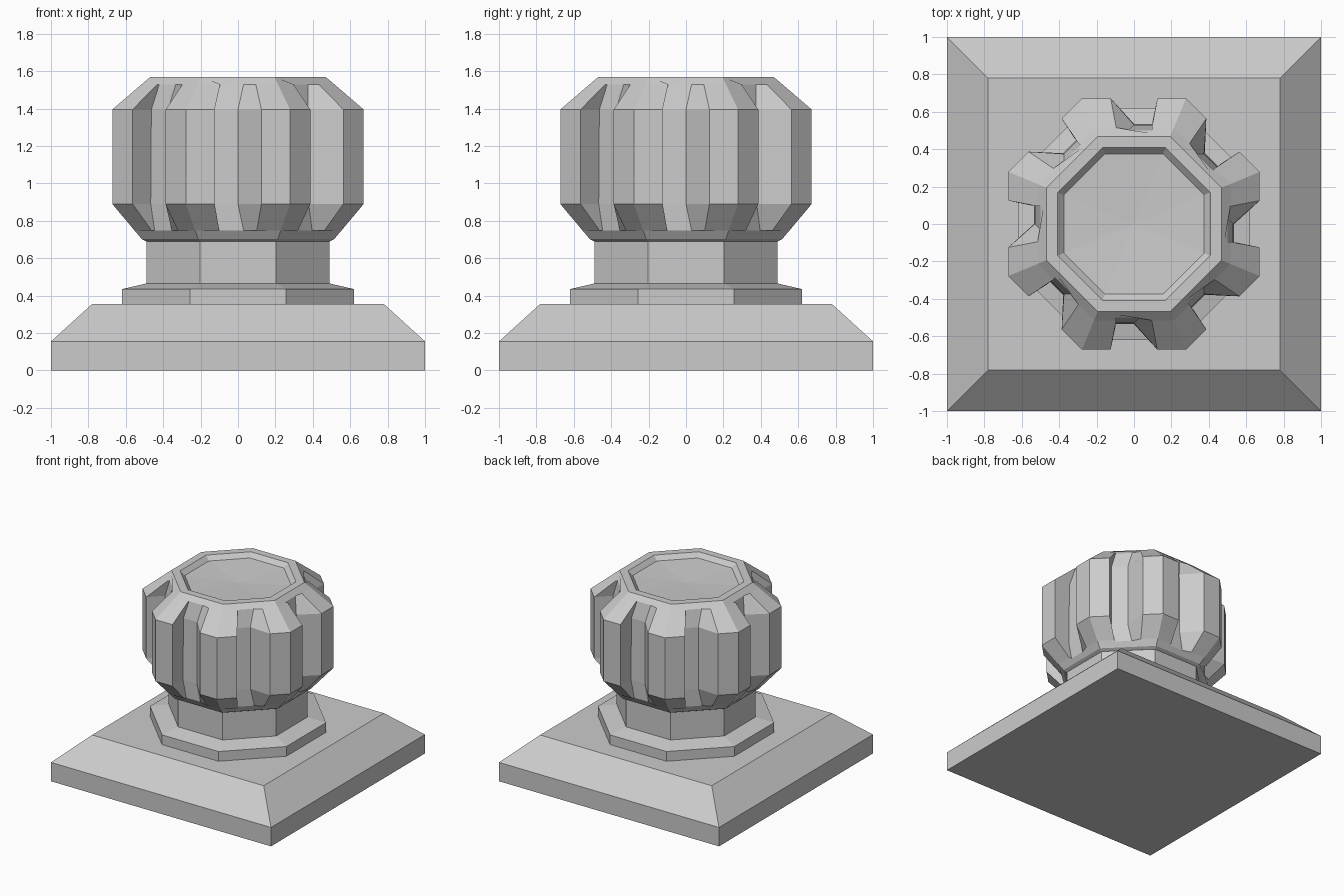
import bpy, bmesh, math

cube = bpy.data.objects.get("Cube")
if cube:
    bpy.data.objects.remove(cube, do_unlink=True)

grey = bpy.data.materials.new("stone_grey")
grey.use_nodes = True
GREY = (0.6, 0.6, 0.6, 1)
grey.diffuse_color = GREY
grey.node_tree.nodes["Principled BSDF"].inputs["Base Color"].default_value = GREY


def finish(name, bm):
    bmesh.ops.recalc_face_normals(bm, faces=bm.faces)
    mesh = bpy.data.meshes.new(name)
    bm.to_mesh(mesh)
    bm.free()
    mesh.materials.append(grey)
    obj = bpy.data.objects.new(name, mesh)
    bpy.context.collection.objects.link(obj)


def side_point(bm, k, sides, r, t, z):
    """Point on side k: r outward from the axis, t along the side."""
    a = k * math.tau / sides
    c, s = math.cos(a), math.sin(a)
    return bm.verts.new((r * c - t * s, r * s + t * c, z))


def polygon_ring(bm, sides, r, z):
    half = r * math.tan(math.pi / sides)
    return [side_point(bm, k, sides, r, -half, z) for k in range(sides)]


def bridge(bm, low, high):
    n = len(low)
    for i in range(n):
        j = (i + 1) % n
        bm.faces.new((low[i], low[j], high[j], high[i]))


def stacked(name, sides, profile):
    """Closed stack of regular polygons, given as (radius to flat, height)."""
    bm = bmesh.new()
    rings = [polygon_ring(bm, sides, r, z) for r, z in profile]
    for low, high in zip(rings, rings[1:]):
        bridge(bm, low, high)
    bm.faces.new(rings[0])
    bm.faces.new(rings[-1])
    finish(name, bm)


# Square plinth, octagonal collar and neck
stacked("plinth", 4, [(1, 0), (1, 0.155), (0.78, 0.355)])
stacked("collar", 8, [(0.62, 0.355), (0.62, 0.435), (0.49, 0.465)])
stacked("neck", 8, [(0.488, 0.46), (0.488, 0.695)])

# Knob: an octagon with a slanted-wall notch in the middle of every side
bm = bmesh.new()


def notched_ring(r, inner, width, floor_end, z):
    ring = []
    for k in range(8):
        for rad, t in ((r, -r * math.tan(math.pi / 8)), (r, -width),
                       (inner, -width), (inner, floor_end), (r, width)):
            ring.append(side_point(bm, k, 8, rad, t, z))
    return ring


def close_notches(octagon, notched):
    for k in range(8):
        j = (k + 1) % 8
        edge = [notched[(5 * k + i) % 40] for i in range(6)]
        bm.faces.new([octagon[j], octagon[k]] + edge)


body = [notched_ring(0.553, 0.53, 0.1, 0.03, 0.748),
        notched_ring(0.672, 0.535, 0.125, 0, 0.89),
        notched_ring(0.672, 0.53, 0.125, 0, 1.395),
        notched_ring(0.515, 0.5, 0.095, 0.03, 1.53)]
for low, high in zip(body, body[1:]):
    bridge(bm, low, high)

# Underside of the knob
lower = polygon_ring(bm, 8, 0.515, 0.703)
bottom = polygon_ring(bm, 8, 0.49, 0.69)
close_notches(lower, body[0])
bridge(bm, bottom, lower)
bm.faces.new(bottom)

# Rim and shallow dish on top
rim = [polygon_ring(bm, 8, r, z)
       for r, z in ((0.468, 1.57), (0.408, 1.57), (0.375, 1.535))]
close_notches(rim[0], body[-1])
for low, high in zip(rim, rim[1:]):
    bridge(bm, low, high)
centre = bm.verts.new((0, 0, 1.515))
for i in range(8):
    bm.faces.new((rim[-1][i], rim[-1][(i + 1) % 8], centre))
finish("knob", bm)
